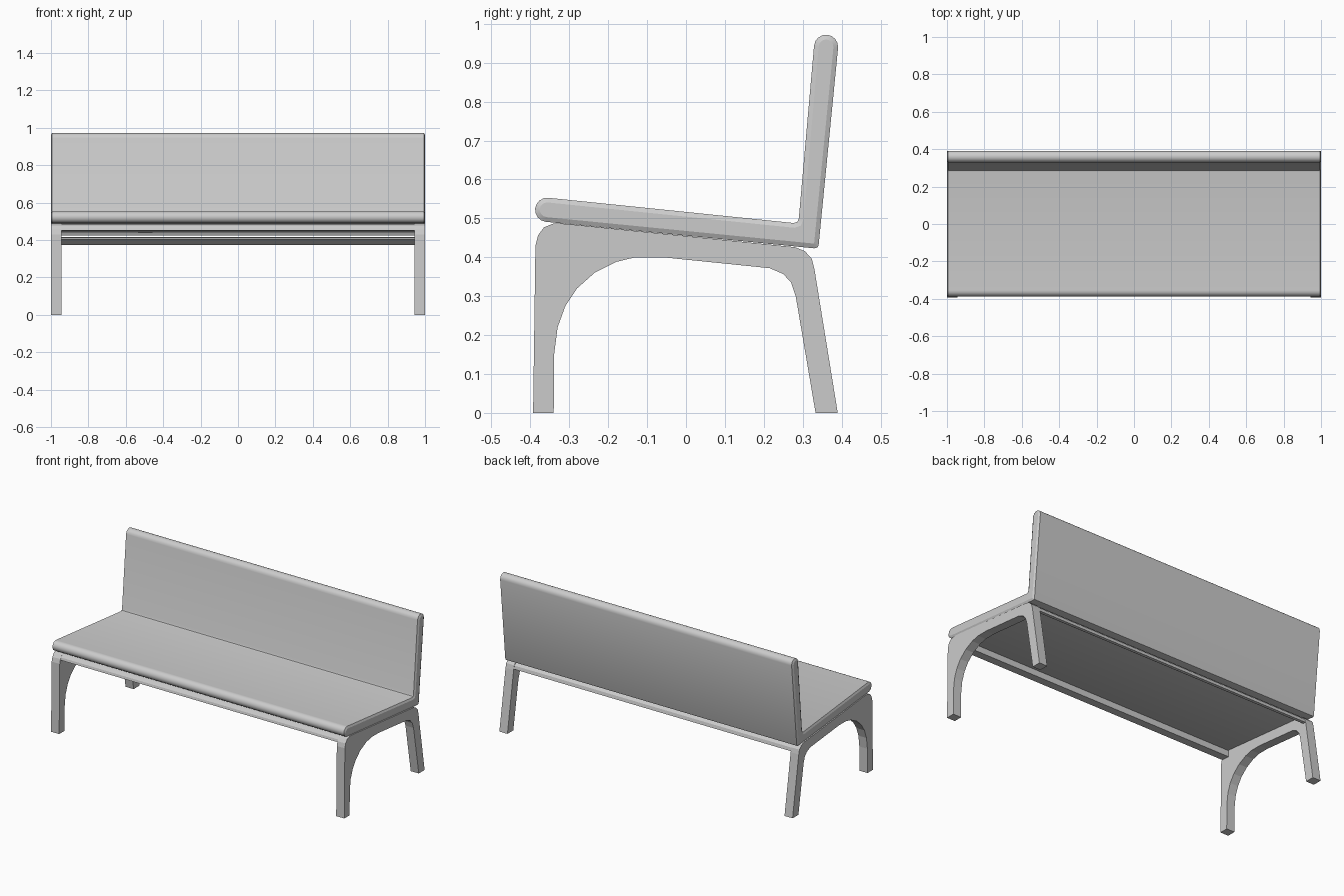
import bpy, bmesh, math

cube = bpy.data.objects.get("Cube")
if cube:
    bpy.data.objects.remove(cube, do_unlink=True)

grey = bpy.data.materials.new("light_grey")
grey.use_nodes = True
COLOR = (0.6, 0.6, 0.6, 1)
grey.diffuse_color = COLOR
grey.node_tree.nodes["Principled BSDF"].inputs["Base Color"].default_value = COLOR


def arc(cy, cz, r, start, end, steps):
    """Points on a circular arc in the side plane, angles in degrees."""
    angles = [math.radians(start + (end - start) * i / steps) for i in range(steps + 1)]
    return [(cy + r * math.cos(a), cz + r * math.sin(a)) for a in angles]


def extrude(name, profile, x0, x1, chamfer=0, rise=0):
    """Extrude a side profile along x, optionally with chamfered ends."""
    bm = bmesh.new()
    base = bm.faces.new([bm.verts.new((x0 + rise, y, z)) for y, z in profile])
    out = bmesh.ops.extrude_face_region(bm, geom=[base])
    top = next(f for f in out["geom"] if isinstance(f, bmesh.types.BMFace))
    bmesh.ops.translate(bm, vec=(x1 - x0 - 2 * rise, 0, 0),
                        verts=[v for v in out["geom"] if isinstance(v, bmesh.types.BMVert)])
    bmesh.ops.recalc_face_normals(bm, faces=bm.faces)
    if chamfer:
        for cap, x in ((base, x0), (top, x1)):
            bmesh.ops.inset_region(bm, faces=[cap], thickness=chamfer, use_even_offset=True)
            for v in cap.verts:
                v.co.x = x
    mesh = bpy.data.meshes.new(name)
    bm.to_mesh(mesh)
    bm.free()
    mesh.materials.append(grey)
    obj = bpy.data.objects.new(name, mesh)
    bpy.context.collection.objects.link(obj)
    return obj


# Seat and backrest: one bent slab with rounded free edges
slab = (arc(-0.357, 0.522, 0.031, 264, 84, 8)
        + [(0.277, 0.488), (0.286, 0.491), (0.290, 0.5)]
        + arc(0.360, 0.941, 0.031, 175, -5, 8)
        + [(0.341, 0.432), (0.338, 0.425), (0.33, 0.423)])
seat = extrude("seat_and_backrest", slab, -1, 1, chamfer=0.012, rise=0.006)
bpy.ops.object.select_all(action='DESELECT')
seat.select_set(True)
bpy.context.view_layer.objects.active = seat
bpy.ops.object.shade_smooth_by_angle(angle=math.radians(25))

# Arched side frames
frame = [(-0.393, 0), (-0.387, 0.43), (-0.38, 0.457), (-0.365, 0.477), (-0.34, 0.487),
         (-0.31, 0.486), (0.28, 0.426), (0.305, 0.416), (0.323, 0.397), (0.33, 0.37),
         (0.39, 0), (0.333, 0), (0.282, 0.3), (0.27, 0.335), (0.25, 0.357), (0.215, 0.372),
         (-0.06, 0.4), (-0.13, 0.4), (-0.18, 0.388), (-0.235, 0.36), (-0.28, 0.32),
         (-0.31, 0.275), (-0.33, 0.22), (-0.339, 0.15), (-0.34, 0)]
for side, x0, x1 in (("left", 0.945, 1), ("right", -1, -0.945)):
    extrude(side + "_leg_frame", frame, x0, x1)

# Long rails under the seat
front_rail = [(-0.378, 0.45), (-0.374, 0.465), (-0.363, 0.478), (-0.34, 0.486),
              (-0.325, 0.485), (-0.325, 0.447)]
back_rail = [(0.268, 0.405), (0.275, 0.413), (0.302, 0.415), (0.322, 0.395),
             (0.327, 0.375), (0.31, 0.374)]
extrude("front_rail", front_rail, -0.945, 0.945)
extrude("back_rail", back_rail, -0.945, 0.945)
